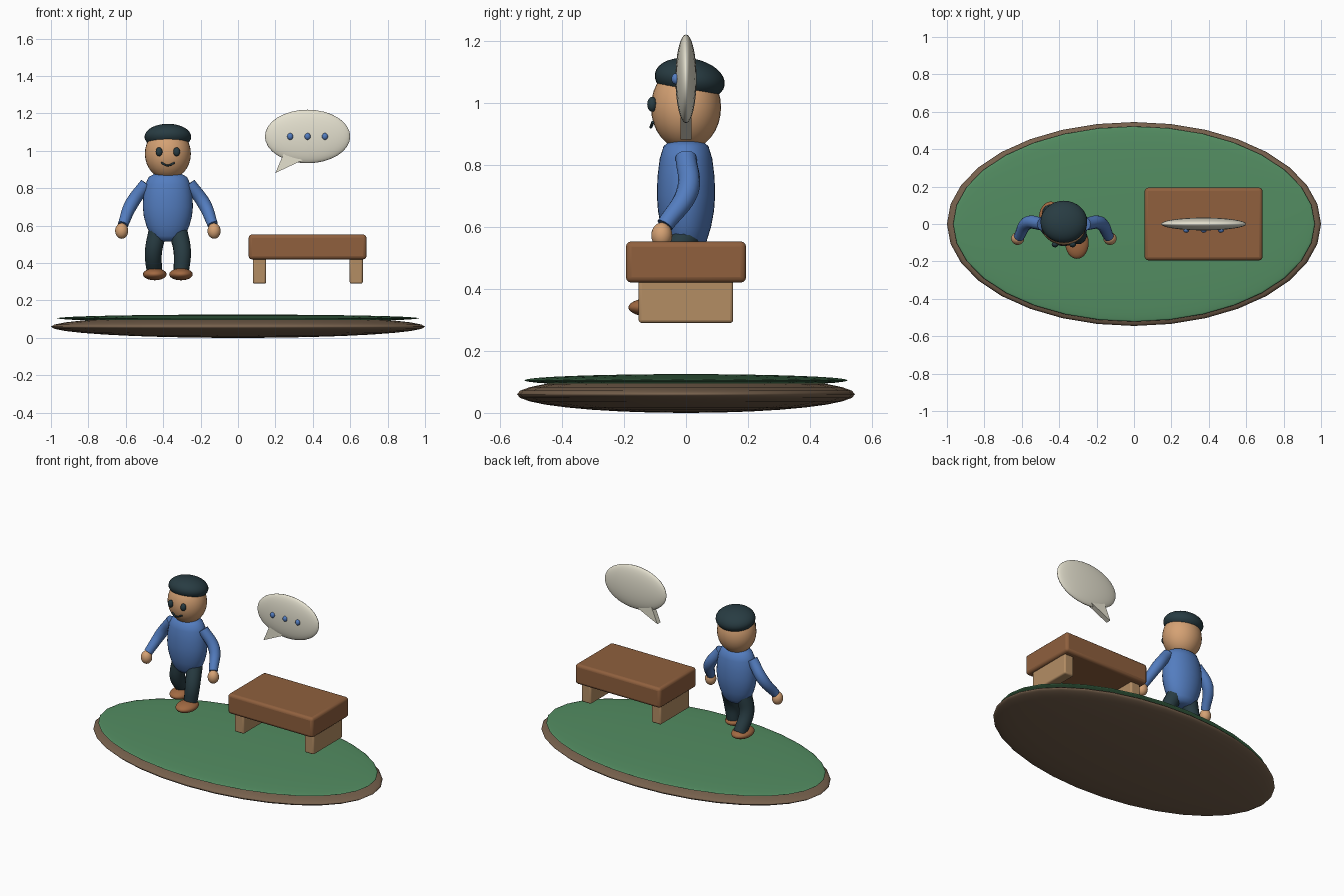
import bpy, bmesh
from math import sin, cos, tau, radians

if "Cube" in bpy.data.objects:
    bpy.data.objects.remove(bpy.data.objects["Cube"])


def mat(name, r, g, b):
    m = bpy.data.materials.new(name)
    m.diffuse_color = tuple((c / 255) ** 2.2 for c in (r, g, b)) + (1,)
    m.use_nodes = True
    m.node_tree.nodes["Principled BSDF"].inputs["Base Color"].default_value = m.diffuse_color
    return m


EARTH = mat("earth", 118, 97, 78)
GRASS = mat("grass", 84, 140, 98)
SKIN = mat("skin", 212, 160, 115)
SHIRT = mat("shirt", 84, 124, 190)
DARK = mat("dark", 44, 62, 68)
SHOE = mat("shoe", 160, 105, 68)
WOOD = mat("wood", 142, 96, 64)
PALE_WOOD = mat("pale_wood", 178, 140, 100)
CREAM = mat("cream", 228, 224, 206)


def finish(ob, name, m, angle=40):
    ob.name = name
    ob.data.materials.clear()
    ob.data.materials.append(m)
    bpy.ops.object.select_all(action='DESELECT')
    ob.select_set(True)
    bpy.context.view_layer.objects.active = ob
    bpy.ops.object.shade_smooth_by_angle(angle=radians(angle))
    return ob


def ball(name, loc, size, m, seg=32, rings=16, rot=(0, 0, 0)):
    bpy.ops.mesh.primitive_uv_sphere_add(segments=seg, ring_count=rings,
                                         radius=1, location=loc, rotation=rot)
    ob = bpy.context.object
    ob.scale = size
    return finish(ob, name, m)


def box(name, lo, hi, m, bevel):
    bpy.ops.mesh.primitive_cube_add(size=1, location=[(a + b) / 2 for a, b in zip(lo, hi)])
    ob = bpy.context.object
    ob.scale = [b - a for a, b in zip(lo, hi)]
    bpy.ops.object.transform_apply(location=False, rotation=False, scale=True)
    mod = ob.modifiers.new("bevel", 'BEVEL')
    mod.width, mod.segments = bevel, 3
    return finish(ob, name, m)


def tube(name, pts, radii, m):
    cu = bpy.data.curves.new(name, 'CURVE')
    cu.dimensions = '3D'
    cu.bevel_depth, cu.bevel_resolution, cu.use_fill_caps = 1, 4, True
    cu.resolution_u = 8
    sp = cu.splines.new('BEZIER')
    sp.bezier_points.add(len(pts) - 1)
    for bp, p, r in zip(sp.bezier_points, pts, radii):
        bp.co, bp.radius = p, r
        bp.handle_left_type = bp.handle_right_type = 'AUTO'
    ob = bpy.data.objects.new(name, cu)
    bpy.context.collection.objects.link(ob)
    bpy.ops.object.select_all(action='DESELECT')
    ob.select_set(True)
    bpy.context.view_layer.objects.active = ob
    bpy.ops.object.convert(target='MESH')
    return finish(bpy.context.object, name, m)


def mesh_object(name, bm, m):
    bmesh.ops.recalc_face_normals(bm, faces=bm.faces[:])
    me = bpy.data.meshes.new(name)
    bm.to_mesh(me)
    bm.free()
    ob = bpy.data.objects.new(name, me)
    bpy.context.collection.objects.link(ob)
    return finish(ob, name, m)


def lathe(name, x, profile, rx, ry, m, n=32):
    bm = bmesh.new()
    rings = [[bm.verts.new((x + rx * r * cos(tau * i / n), ry * r * sin(tau * i / n), z))
              for i in range(n)] for r, z in profile]
    for a, b in zip(rings, rings[1:]):
        for i in range(n):
            j = (i + 1) % n
            bm.faces.new((a[i], a[j], b[j], b[i]))
    bm.faces.new(rings[0])
    bm.faces.new(rings[-1])
    return mesh_object(name, bm, m)


# oval island
ball("ground_base", (0, 0, 0.06), (1, 0.545, 0.06), EARTH)
ball("ground_grass", (0, 0, 0.105), (0.967, 0.522, 0.02), GRASS)

# figure: torso and head
X = -0.375
lathe("torso", X, [(0.25, 0.515), (0.5, 0.522), (0.68, 0.545), (0.86, 0.6), (0.96, 0.65),
                   (1, 0.7), (0.98, 0.76), (0.9, 0.82), (0.77, 0.86), (0.55, 0.876)],
      0.134, 0.094, SHIRT)
ball("head", (X, 0, 0.985), (0.123, 0.113, 0.138), SKIN)
ball("hair", (X, 0.012, 1.075), (0.125, 0.114, 0.068), DARK, rot=(-0.17, 0, 0))
tube("mouth", [(X - 0.036, -0.107, 0.937), (X, -0.113, 0.922), (X + 0.036, -0.107, 0.937)],
     [0.005] * 3, DARK)

# eyes, arms, hands, legs and shoes; s = -1 steps back, +1 steps forward
for s, side in ((-1, "left"), (1, "right")):
    ball(side + "_eye", (X + s * 0.047, -0.109, 0.995), (0.018, 0.016, 0.024), DARK, 16, 10)
    tube(side + "_arm", [(X + s * 0.115, 0, 0.825), (X + s * 0.195, 0.005, 0.715),
                         (X + s * 0.24, -0.068, 0.605)], [0.034, 0.036, 0.028], SHIRT)
    ball(side + "_hand", (X + s * 0.247, -0.078, 0.572), (0.035, 0.034, 0.042), SKIN, 24, 12)
    ankle = -s * 0.068
    knee = -0.055 if s > 0 else 0.005
    tube(side + "_leg", [(X + s * 0.055, 0, 0.57), (X + s * 0.077, knee, 0.46),
                         (X + s * 0.071, ankle, 0.35)], [0.05, 0.047, 0.042], DARK)
    ball(side + "_shoe", (X + s * 0.07, ankle - 0.033, 0.34), (0.063, 0.085, 0.032), SHOE)

# bench
box("bench_top", (0.057, -0.194, 0.42), (0.687, 0.194, 0.553), WOOD, 0.018)
for x, side in ((0.08, "left"), (0.597, "right")):
    box(side + "_bench_leg", (x, -0.153, 0.29), (x + 0.07, 0.152, 0.43), PALE_WOOD, 0.01)

# speech bubble with tail and three dots
ball("bubble", (0.372, 0, 1.077), (0.228, 0.034, 0.143), CREAM)
bm = bmesh.new()
tri = [(0.25, 1.0), (0.345, 0.95), (0.2, 0.882)]
front, back = ([bm.verts.new((x, y, z)) for x, z in tri] for y in (-0.017, 0.017))
bm.faces.new(front)
bm.faces.new(back)
for i in range(3):
    j = (i + 1) % 3
    bm.faces.new((front[i], front[j], back[j], back[i]))
mesh_object("bubble_tail", bm, CREAM)
for i in (-1, 0, 1):
    ball("bubble_dot", (0.372 + i * 0.093, -0.033, 1.077), (0.016, 0.014, 0.018), SHIRT, 16, 10)
